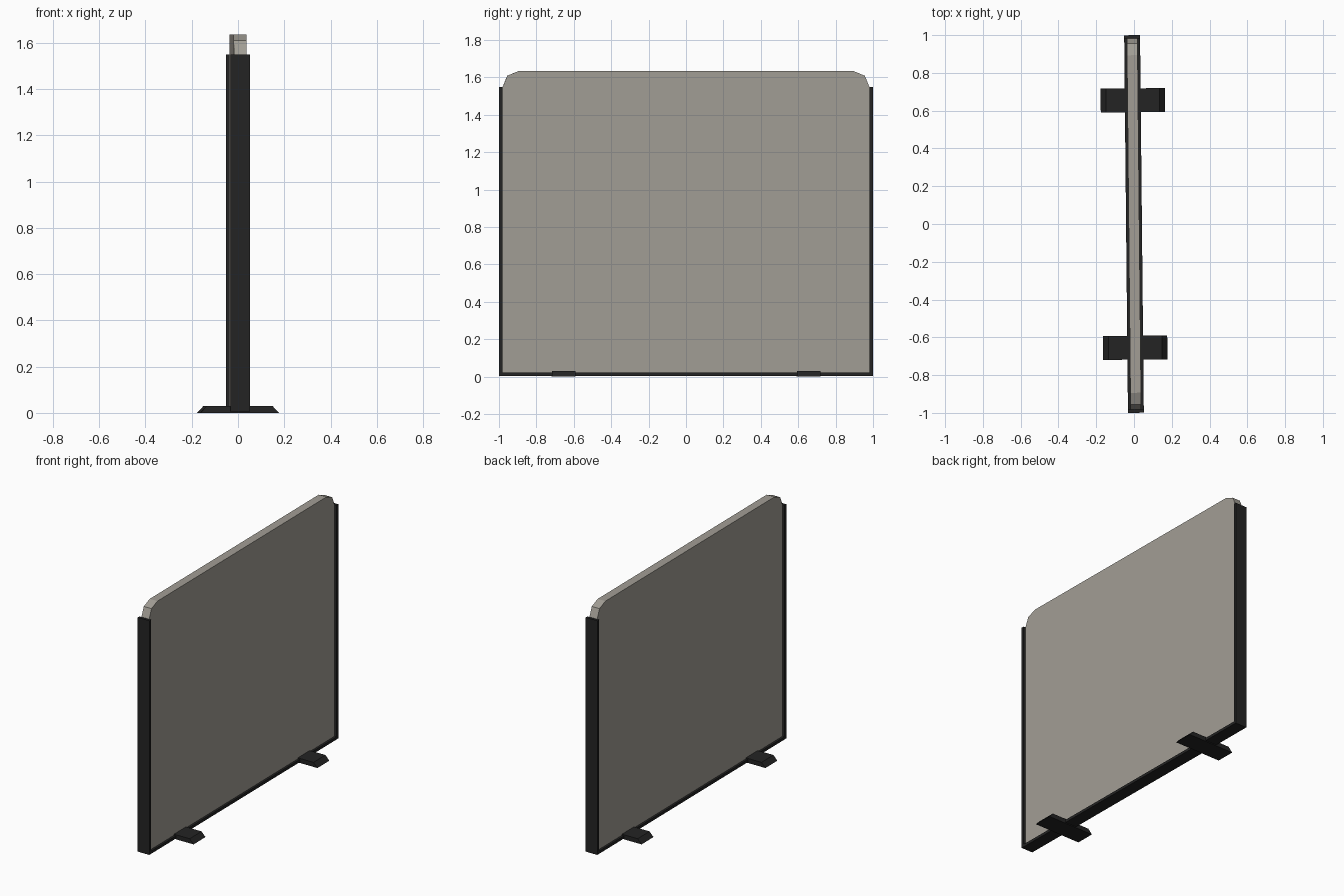
import bpy, bmesh, math
from mathutils import Matrix, Vector

if "Cube" in bpy.data.objects:
    bpy.data.objects.remove(bpy.data.objects["Cube"])

TURN = Matrix.Rotation(0.01, 4, 'Z')  # the screen stands very slightly turned


def material(name, rgb):
    m = bpy.data.materials.new(name)
    m.diffuse_color = (*rgb, 1)
    m.use_nodes = True
    m.node_tree.nodes["Principled BSDF"].inputs["Base Color"].default_value = m.diffuse_color
    return m


def prism(name, outline, axis, half, centre, mat):
    """Extrude an outline (u, z) by +-half along 'X' (u = y) or 'Y' (u = x)."""
    bm = bmesh.new()
    if axis == 'X':
        pts = [Vector((-half, u, z)) for u, z in outline]
        move = Vector((2 * half, 0, 0))
    else:
        pts = [Vector((u, -half, z)) for u, z in outline]
        move = Vector((0, 2 * half, 0))
    face = bm.faces.new([bm.verts.new(p) for p in pts])
    out = bmesh.ops.extrude_face_region(bm, geom=[face], use_keep_orig=True)
    verts = [g for g in out['geom'] if isinstance(g, bmesh.types.BMVert)]
    bmesh.ops.translate(bm, verts=verts, vec=move)
    bmesh.ops.recalc_face_normals(bm, faces=bm.faces)
    me = bpy.data.meshes.new(name)
    bm.to_mesh(me)
    bm.free()
    me.materials.append(mat)
    ob = bpy.data.objects.new(name, me)
    ob.matrix_world = TURN @ Matrix.Translation(centre)
    bpy.context.collection.objects.link(ob)
    return ob


black = material("black metal", (0.017, 0.017, 0.017))
fabric = material("warm grey fabric", (0.36, 0.34, 0.30))

# U-shaped frame: two posts joined by a bottom rail
W, T, BOTTOM, TOP = 0.9995, 0.018, 0.005, 1.55
inner = W - T
prism("frame", [(-W, BOTTOM), (W, BOTTOM), (W, TOP), (inner, TOP),
                (inner, BOTTOM + T), (-inner, BOTTOM + T), (-inner, TOP), (-W, TOP)],
      'X', 0.042, (0, 0, 0), black)

# Fabric panel with two-segment rounded top corners
H, R = 1.635, 0.088
corner = [(inner - R + R * math.cos(a), H - R + R * math.sin(a))
          for a in (0, math.pi / 4, math.pi / 2)]
outline = ([(-inner, BOTTOM + T), (inner, BOTTOM + T)] + corner
           + [(-y, z) for y, z in reversed(corner)])
prism("panel", outline, 'X', 0.028, (0, 0, 0), fabric)

# Two low feet with sloping ends
for name, side in (("front_foot", -1), ("back_foot", 1)):
    prism(name, [(-0.17, 0), (0.17, 0), (0.142, 0.03), (-0.142, 0.03)],
          'Y', 0.063, (0, side * 0.655, 0), black)
